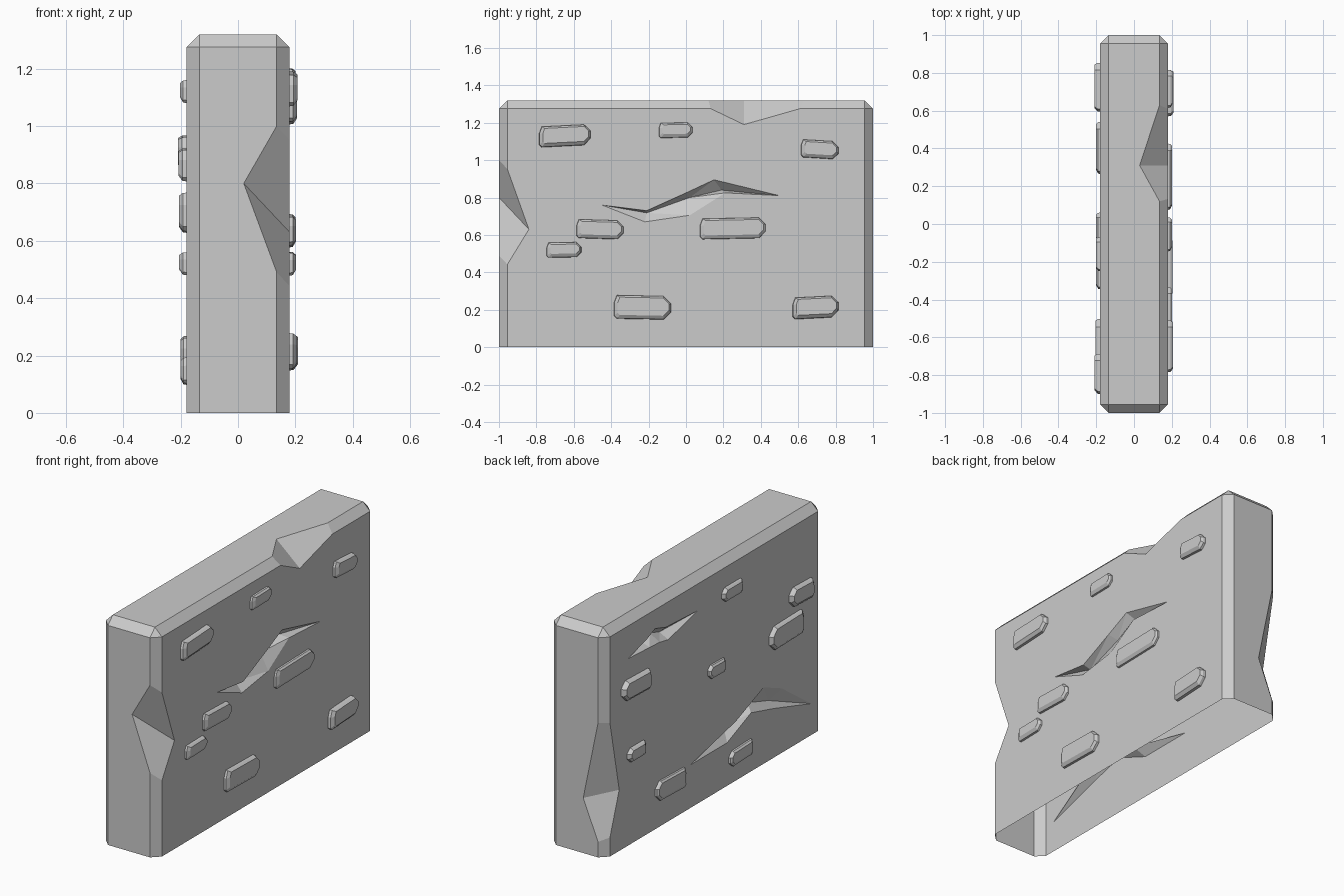
import bpy, bmesh
from mathutils import Vector

if "Cube" in bpy.data.objects:
    bpy.data.objects.remove(bpy.data.objects["Cube"])

W, L, H, BEV = 0.18, 1.0, 1.32, 0.045


def make_object(name, bm):
    bmesh.ops.recalc_face_normals(bm, faces=bm.faces[:])
    me = bpy.data.meshes.new(name)
    bm.to_mesh(me)
    bm.free()
    ob = bpy.data.objects.new(name, me)
    bpy.context.collection.objects.link(ob)
    return ob


# Wall slab, chamfered on every edge except the base
bm = bmesh.new()
bmesh.ops.create_cube(bm, size=1)
for v in bm.verts:
    v.co = Vector((v.co.x * 2 * W, v.co.y * 2 * L, (v.co.z + 0.5) * H))
edges = [e for e in bm.edges if max(v.co.z for v in e.verts) > 0.1]
bmesh.ops.bevel(bm, geom=edges, offset=BEV, segments=1, affect='EDGES', clamp_overlap=True)
wall = make_object("wall", bm)


def chip(r1, r2, u, l):
    """Wedge cutter: valley line r1-r2, slopes running from r1 through u and l."""
    r1, r2, u, l = map(Vector, (r1, r2, u, l))
    d = r2 - r1
    a, b = r1 - 0.6 * d, r2 + 0.6 * d
    bm = bmesh.new()
    for p in (a, b):
        for o in (Vector(), 2.5 * (u - r1), 2.5 * (l - r1)):
            bm.verts.new(p + o)
    bmesh.ops.convex_hull(bm, input=bm.verts[:])
    return make_object("chip_cutter", bm)


def crack(side, tips, up, low, bot, depth):
    """V-groove cutter: outline on the face, valley line sunk by depth."""
    bm = bmesh.new()

    def row(pts, x):
        return [bm.verts.new((side * x, y, z)) for y, z in pts]

    def full(pts, t, x):
        return [t[0]] + row(pts, x) + [t[1]]

    t_in, t_out = row(tips, W), row(tips, W + 0.03)
    u0, l0 = full(up, t_in, W), full(low, t_in, W)
    u1, l1 = full(up, t_out, W + 0.03), full(low, t_out, W + 0.03)
    b0 = full(bot, t_in, W - depth)
    for p, q in ((u0, b0), (b0, l0), (u0, u1), (l0, l1), (u1, l1)):
        for i in range(len(p) - 1):
            vs = list(dict.fromkeys((p[i], p[i + 1], q[i + 1], q[i])))
            bm.faces.new(vs)
    bmesh.ops.triangulate(bm, faces=bm.faces[:])
    return make_object("crack_cutter", bm)


cutters = [
    # Chipped edges
    chip((.02, -1, .8), (.18, -.84, .63), (.135, -1, 1.0), (.135, -1, .49)),
    chip((.03, .31, 1.32), (.18, .31, 1.19), (.135, .63, 1.32), (.135, .12, 1.32)),
    chip((-.04, 1, .32), (-.18, .87, .355), (-.135, 1, .78), (-.135, 1, .09)),
    # Cracks in the two broad faces
    crack(1, [(-.45, .76), (.5, .81)], [(-.21, .73), (0, .825), (.15, .895)],
          [(-.22, .67), (.02, .705), (.21, .825)],
          [(-.21, .718), (.02, .80), (.19, .84)], .05),
    crack(-1, [(.79, 1.085), (.15, 1.12)], [(.62, 1.13), (.54, 1.165), (.44, 1.135)],
          [(.59, 1.075), (.5, 1.07), (.42, 1.055)],
          [(.6, 1.10), (.52, 1.12), (.43, 1.09)], .05),
    crack(-1, [(.217, .25), (-.89, .183)], [(-.2, .343), (-.456, .443), (-.62, .375)],
          [(-.12, .25), (-.34, .34), (-.55, .285)],
          [(-.16, .31), (-.38, .37), (-.57, .31)], .05),
]
for c in cutters:
    m = wall.modifiers.new("cut", 'BOOLEAN')
    m.operation, m.solver, m.object = 'DIFFERENCE', 'EXACT', c
bpy.context.view_layer.update()
cut_mesh = bpy.data.meshes.new_from_object(
    wall.evaluated_get(bpy.context.evaluated_depsgraph_get()))
wall.modifiers.clear()
wall.data = cut_mesh
for c in cutters:
    bpy.data.objects.remove(c, do_unlink=True)

# Open underside
bm = bmesh.new()
bm.from_mesh(wall.data)
base = [f for f in bm.faces if all(v.co.z < 0.001 for v in f.verts)]
bmesh.ops.delete(bm, geom=base, context='FACES')
bm.to_mesh(wall.data)
bm.free()


def brick(name, side, y0, y1, z0, z1, out, tilt):
    """Raised stone: clipped-corner outline with a sloped rim."""
    def loop(ins, x):
        a, b, c, d = y0 + ins, y1 - ins * .5, z0 + ins, z1 - ins * .5
        k, s = (d - c) * .32, (d - c) * .12
        pts = [(a + s, c), (b - k, c), (b, c + k), (b, d - k), (b - k, d), (a + s, d), (a, d - k), (a, c + s)]
        ym = (y0 + y1) / 2
        return [bm.verts.new((side * x, y, z + tilt * (y - ym))) for y, z in pts]
    bm = bmesh.new()
    lo, mid, hi = loop(0, W), loop(.002, W + out * .5), loop(.02, W + out)
    for p, q in ((lo, mid), (mid, hi)):
        for i in range(8):
            j = (i + 1) % 8
            bm.faces.new((p[i], p[j], q[j], q[i]))
    bm.faces.new(hi)
    bm.faces.new(lo)
    make_object(name, bm)


# Raised stones: side, y range, z range, height, tilt
stones = [
    (1, -.785, -.51, 1.075, 1.185, .027, .05), (1, -.145, .035, 1.12, 1.20, .02, .02),
    (1, .615, .815, 1.01, 1.105, .025, -.06), (1, -.585, -.335, .58, .68, .022, -.03),
    (1, -.745, -.56, .48, .56, .022, .02), (1, .075, .425, .58, .69, .02, .02),
    (1, -.385, -.08, .15, .275, .025, -.02), (1, .57, .815, .155, .27, .03, .05),
    (-1, -.25, -.07, 1.08, 1.16, .022, 0), (-1, -.9, -.687, .81, .92, .028, .03),
    (-1, -.81, -.503, .63, .765, .025, -.02), (-1, .595, .853, .85, .965, .03, .03),
    (-1, -.095, .06, .68, .76, .02, .02), (-1, .64, .798, .48, .56, .025, 0),
    (-1, .265, .54, .15, .265, .02, .03), (-1, -.345, -.134, .1, .19, .02, -.03),
]
for n, s in enumerate(stones):
    brick(f"stone_{n + 1}", *s)
